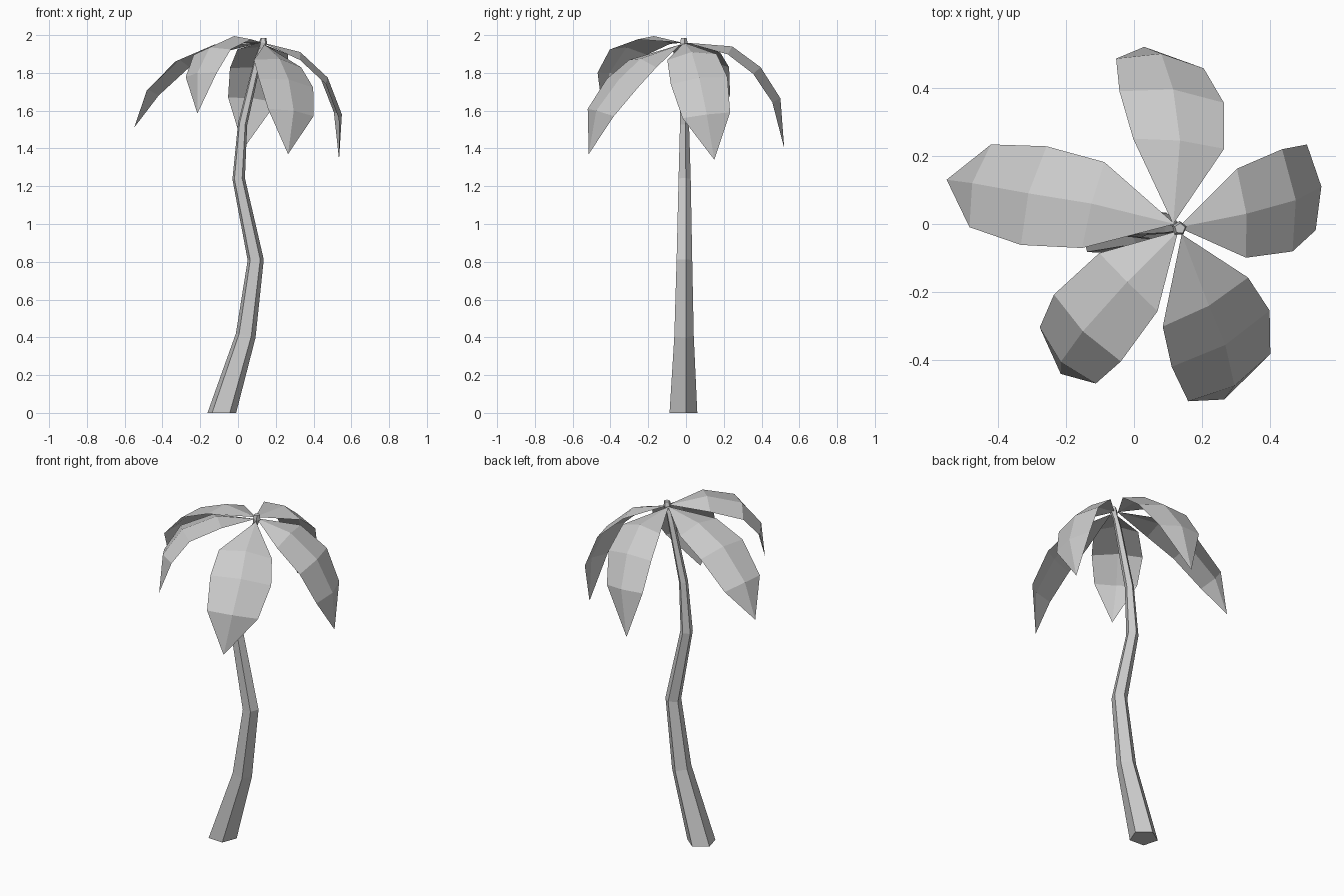
import bpy
import bmesh
from math import cos, sin, radians
from mathutils import Vector

default_cube = bpy.data.objects.get("Cube")
if default_cube:
    bpy.data.objects.remove(default_cube, do_unlink=True)

# One plain grey for the whole tree
GREY = (0.6, 0.6, 0.6, 1.0)
grey = bpy.data.materials.new("plain_grey")
grey.use_nodes = True
grey.diffuse_color = GREY
for node in grey.node_tree.nodes:
    if node.type == "BSDF_PRINCIPLED":
        node.inputs["Base Color"].default_value = GREY
        node.inputs["Roughness"].default_value = 0.9


def finish(name, bm):
    """Turn a bmesh into a flat-shaded object in the scene."""
    mesh = bpy.data.meshes.new(name)
    bm.to_mesh(mesh)
    bm.free()
    mesh.materials.append(grey)
    obj = bpy.data.objects.new(name, mesh)
    bpy.context.collection.objects.link(obj)
    return obj


def tube(name, path, sides=5, start_angle=15):
    """Sweep a polygon along (x, y, z, radius) stations and cap both ends."""
    bm = bmesh.new()
    centres = [Vector(station[:3]) for station in path]
    up = Vector((0, 0, 1))
    rings = []
    for i, centre in enumerate(centres):
        along = up
        if 0 < i < len(centres) - 1:
            along = centres[i + 1] - centres[i - 1]
        tilt = up.rotation_difference(along)
        ring = []
        for k in range(sides):
            angle = radians(start_angle + 360 * k / sides)
            offset = Vector((cos(angle), sin(angle), 0)) * path[i][3]
            ring.append(bm.verts.new(centre + tilt @ offset))
        rings.append(ring)
    for lower, upper in zip(rings, rings[1:]):
        for k in range(sides):
            n = (k + 1) % sides
            bm.faces.new((lower[k], lower[n], upper[n], upper[k]))
    bm.faces.new(rings[0][::-1])
    bm.faces.new(rings[-1])
    return finish(name, bm)


def frond(name, ridge, side, scale, sag=0.03):
    """Folded leaf: pointed at both ends, three wide rows along a ridge."""
    bm = bmesh.new()
    points = [Vector(p) for p in ridge]
    side = Vector(side).normalized()
    # Flip the side direction if needed so that the faces look upward
    if (points[1] - points[0]).cross(side).z < 0:
        side = -side
    base, tip = bm.verts.new(points[0]), bm.verts.new(points[-1])
    rows = []
    for i, width in enumerate(FROND_WIDTHS, start=1):
        along = points[i + 1] - points[i - 1]
        drop = along.cross(side).normalized() * sag
        reach = side * width * scale
        row = (points[i] - reach - drop, points[i], points[i] + reach - drop)
        rows.append([bm.verts.new(p) for p in row])
    for half in (0, 1):
        bm.faces.new((base, rows[0][half], rows[0][half + 1]))
        for a, b in zip(rows, rows[1:]):
            bm.faces.new((a[half], b[half], b[half + 1], a[half + 1]))
        bm.faces.new((rows[-1][half], tip, rows[-1][half + 1]))
    bmesh.ops.reverse_faces(bm, faces=[f for f in bm.faces if rows[0][1] in f.verts and f.normal.z < 0])
    return finish(name, bm)


# Bent, tapering trunk
tube("trunk", [
    (-0.087, -0.02, 0, 0.08),
    (0.04, -0.015, 0.41, 0.056),
    (0.093, -0.012, 0.81, 0.045),
    (0.003, -0.01, 1.24, 0.035),
    (0.024, -0.01, 1.53, 0.026),
    (0.105, -0.01, 1.87, 0.02),
    (0.125, -0.01, 1.94, 0.015),
])

# Small bud where the fronds meet
tube("crown_bud", [
    (0.122, -0.012, 1.92, 0.013),
    (0.133, -0.013, 1.96, 0.022),
    (0.135, -0.013, 1.985, 0.016),
])

# Five drooping fronds: ridge line, sideways direction, width scale
FROND_WIDTHS = (0.135, 0.155, 0.13)

frond("left_frond",
      [(0.13, -0.01, 1.96), (0.33, 0.03, 1.91), (0.475, 0.07, 1.775),
       (0.55, 0.11, 1.58), (0.535, 0.15, 1.34)],
      (-0.1, 0.98, 0.12), 0.98)

frond("back_frond",
      [(0.115, 0, 1.96), (0.135, 0.245, 1.94), (0.115, 0.395, 1.83),
       (0.08, 0.5, 1.665), (0.03, 0.52, 1.4)],
      (0.99, -0.11, -0.1), 1)

frond("right_frond",
      [(0.12, 0, 1.96), (-0.125, 0.06, 1.95), (-0.31, 0.09, 1.87),
       (-0.475, 0.12, 1.71), (-0.55, 0.13, 1.51)],
      (0.25, 0.96, -0.1), 0.97)

frond("front_right_frond",
      [(0.13, -0.02, 1.96), (-0.02, -0.17, 1.995), (-0.15, -0.315, 1.935),
       (-0.215, -0.405, 1.8), (-0.215, -0.44, 1.585)],
      (0.7, -0.7, 0.1), 0.9)

frond("front_left_frond",
      [(0.14, -0.03, 1.95), (0.22, -0.24, 1.875), (0.268, -0.355, 1.765),
       (0.295, -0.475, 1.6), (0.265, -0.515, 1.37)],
      (0.87, 0.5, -0.14), 1.08)
